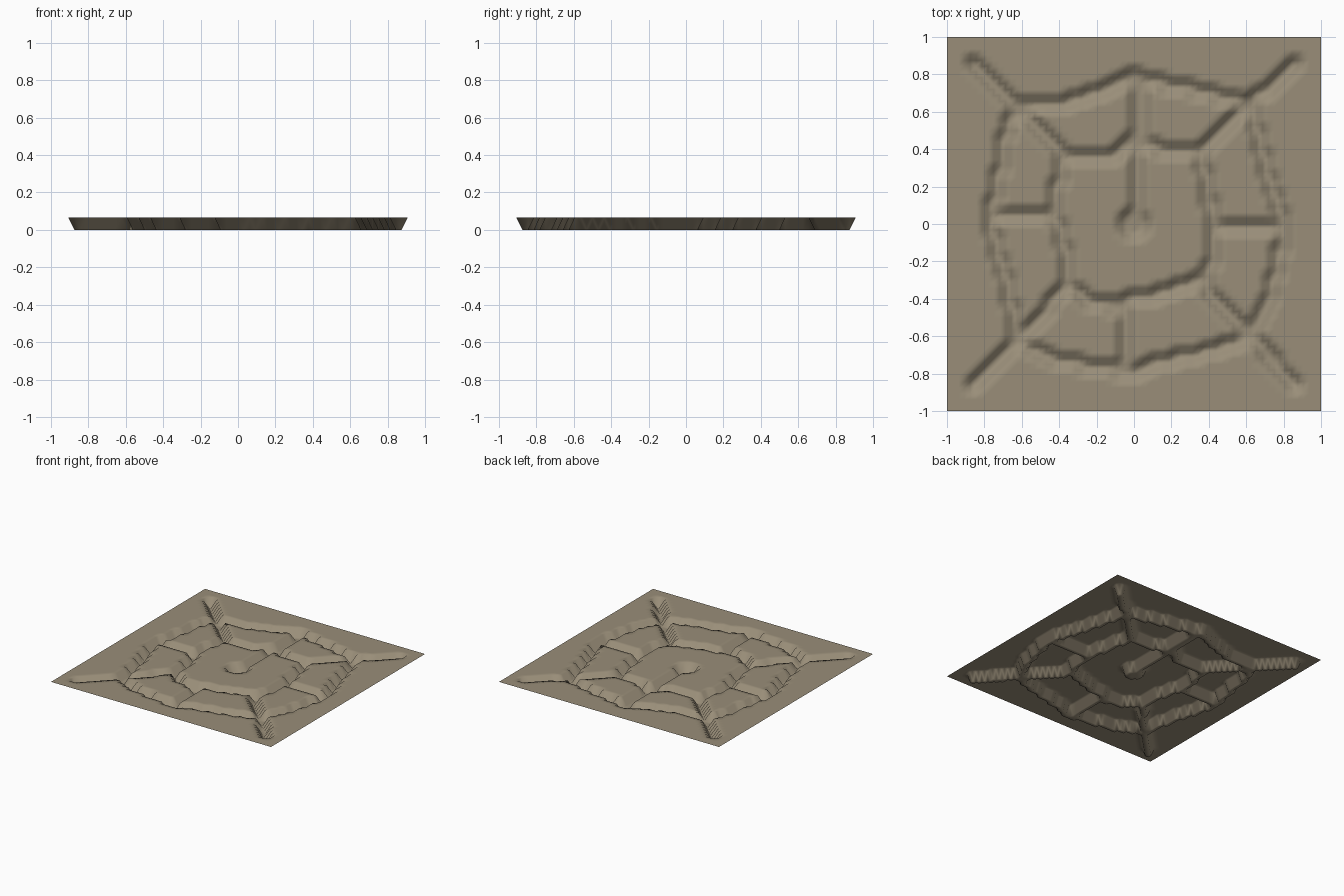
import bpy
import bmesh
from mathutils import Vector

SHEET_HEIGHT = 0.065      # level of the flat ground above the trench floors
CELLS = 64                # grid cells along each side
HALF_WIDTH = 0.034        # reach of a trench floor from its centre line

# Remove the default cube only
default_cube = bpy.data.objects.get("Cube")
if default_cube:
    bpy.data.objects.remove(default_cube, do_unlink=True)

# Outer ring of the web, clockwise from the back left corner
outer_ring = [
    (-.63, .63), (-.36, .65), (-.2, .7), (0, .79), (.2, .74), (.4, .7), (.62, .64),
    (.66, .48), (.7, .32), (.75, .16), (.8, .02),
    (.78, -.15), (.73, -.38), (.62, -.61),
    (.35, -.69), (.16, -.73), (0, -.79), (-.18, -.77), (-.4, -.73), (-.62, -.64),
    (-.67, -.35), (-.73, -.14), (-.78, .02), (-.74, .16), (-.69, .45),
]

# Inner ring of the web, in the same order
inner_ring = [
    (-.38, .38), (-.28, .35), (-.13, .35), (0, .45), (.14, .4), (.25, .38), (.36, .39),
    (.37, .3), (.39, .2), (.42, .03),
    (.42, -.17), (.37, -.3),
    (.22, -.34), (.08, -.39), (0, -.39), (-.11, -.44), (-.24, -.41), (-.36, -.32),
    (-.36, -.2), (-.42, .04), (-.41, .19),
]

# Straight spokes joining the rings, the centre and the corners
spokes = [
    [(-.38, .38), (-.63, .63), (-.87, .87)],
    [(.37, .39), (.63, .65), (.87, .87)],
    [(.37, -.32), (.62, -.6), (.87, -.86)],
    [(-.37, -.34), (-.61, -.62), (-.87, -.87)],
    [(.016, .08), (.016, .4)],
    [(.03, .43), (.03, .77)],
    [(-.047, -.42), (-.047, -.76)],
    [(-.42, .047), (-.77, .047)],
    [(.43, -.016), (.79, -.016)],
]


def segments(path, closed=False):
    """Pairs of neighbouring points along a path."""
    points = [Vector(p) for p in path]
    if closed:
        points.append(points[0])
    return list(zip(points, points[1:]))


def distance_to_segment(point, start, end):
    """Shortest distance in plan from a point to a segment."""
    along = end - start
    t = (point - start).dot(along) / along.length_squared
    return (point - start - along * min(max(t, 0), 1)).length


trenches = segments(outer_ring, closed=True) + segments(inner_ring, closed=True)
for spoke in spokes:
    trenches += segments(spoke)

pit_centre = Vector((0, 0))
pit_radius = 0.075


def is_sunk(point):
    """True where the ground drops to a trench floor or the central pit."""
    if (point - pit_centre).length < pit_radius:
        return True
    return any(distance_to_segment(point, a, b) < HALF_WIDTH for a, b in trenches)


# Earth colour
earth = bpy.data.materials.new("earth_brown")
earth.use_nodes = True
colour = (0.32, 0.27, 0.19, 1)
earth.diffuse_color = colour
shader = next(n for n in earth.node_tree.nodes if n.type == 'BSDF_PRINCIPLED')
shader.inputs["Base Color"].default_value = colour
shader.inputs["Roughness"].default_value = 0.9

# Ground sheet with the trenches pressed down into it
bm = bmesh.new()
bmesh.ops.create_grid(bm, x_segments=CELLS, y_segments=CELLS, size=1)
for vert in bm.verts:
    vert.co.z = 0 if is_sunk(vert.co.xy) else SHEET_HEIGHT
for face in bm.faces:
    face.smooth = True

mesh = bpy.data.meshes.new("trenched_ground")
bm.to_mesh(mesh)
bm.free()
mesh.materials.append(earth)
ground = bpy.data.objects.new("trenched_ground", mesh)
bpy.context.collection.objects.link(ground)
